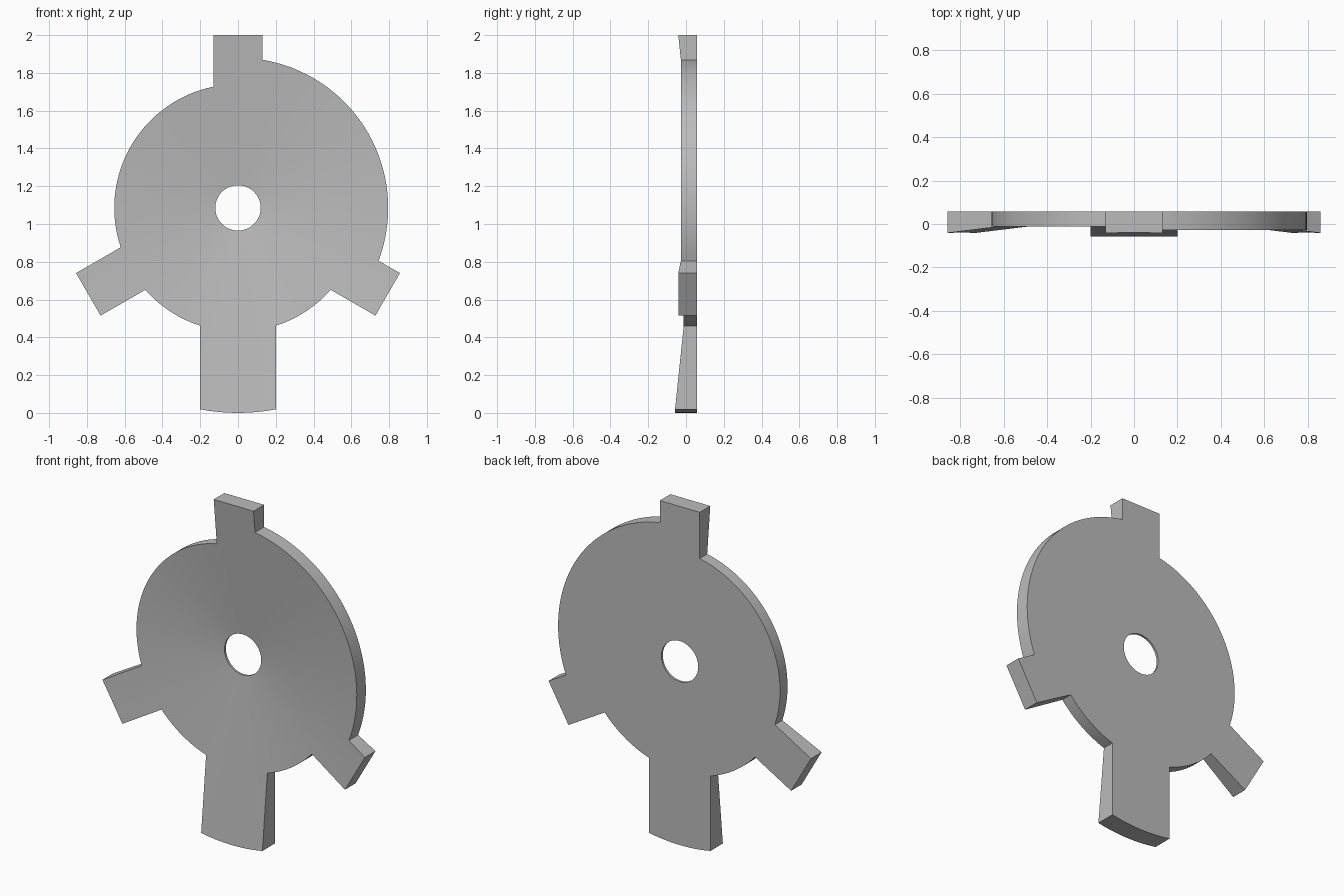
import bpy, bmesh
from math import sin, cos, sqrt, atan2, radians, degrees, ceil, tau, hypot

cube = bpy.data.objects.get("Cube")
if cube:
    bpy.data.objects.remove(cube)

HUB_Z = 1.085       # height of the hub centre
BACK_Y = 0.058      # flat back plane
TAPER = 0.107       # thickness gained per unit of radius
HOLE_R = 0.12
SMALL_R, LARGE_R = 0.655, 0.795

# Tabs counter-clockwise: angle, half width, reach, rounded tip, radius of the rim that follows
TABS = [
    (90, 0.13, 0.915, False, SMALL_R),
    (210, 0.13, 0.915, False, SMALL_R),
    (270, 0.20, 1.085, True, SMALL_R),
    (330, 0.13, 0.915, False, LARGE_R),
]


def tab_points(angle, half, reach, rounded, r_before, r_after):
    """Outline of one tab, from the rim before it to the rim after it."""
    steps = 8
    local = [(sqrt(r_before ** 2 - half ** 2), -half)]
    for i in range(steps + 1):
        side = half * (2 * i / steps - 1)
        local.append((sqrt(reach ** 2 - side ** 2) if rounded else reach, side))
    local.append((sqrt(r_after ** 2 - half ** 2), half))
    c, s = cos(radians(angle)), sin(radians(angle))
    return [(u * c - v * s, u * s + v * c) for u, v in local]


def rim_points(start, end, radius):
    """Interior points of a rim arc between two outline points."""
    a = atan2(start[1], start[0])
    sweep = (atan2(end[1], end[0]) - a) % tau
    n = ceil(degrees(sweep) / 3)
    return [(radius * cos(a + sweep * i / n), radius * sin(a + sweep * i / n))
            for i in range(1, n)]


# Outline of the plate
tabs = [tab_points(*tab[:4], TABS[i - 1][4], tab[4]) for i, tab in enumerate(TABS)]
outline = []
for i, points in enumerate(tabs):
    outline += points
    outline += rim_points(points[-1], tabs[(i + 1) % len(tabs)][0], TABS[i][4])

# Spokes from the hole to the outline: flat back, conical dished front
bm = bmesh.new()
spokes = []
for x, z in outline:
    r = hypot(x, z)
    hole = (x / r * HOLE_R, z / r * HOLE_R)
    loop = []
    for (px, pz), front in ((hole, True), ((x, z), True), ((x, z), False), (hole, False)):
        y = BACK_Y - (TAPER * hypot(px, pz) if front else 0)
        loop.append(bm.verts.new((px, y, pz + HUB_Z)))
    spokes.append(loop)
for a, b in zip(spokes, spokes[1:] + spokes[:1]):
    for k in range(4):
        j = (k + 1) % 4
        bm.faces.new((a[k], a[j], b[j], b[k]))
bmesh.ops.recalc_face_normals(bm, faces=bm.faces)

mesh = bpy.data.meshes.new("tabbed_disc")
bm.to_mesh(mesh)
bm.free()
disc = bpy.data.objects.new("tabbed_disc", mesh)
bpy.context.collection.objects.link(disc)

# Plain grey finish
grey = bpy.data.materials.new("plain grey")
grey.use_nodes = True
colour = (0.5, 0.5, 0.5, 1)
grey.diffuse_color = colour
grey.node_tree.nodes["Principled BSDF"].inputs["Base Color"].default_value = colour
mesh.materials.append(grey)

bpy.context.view_layer.objects.active = disc
disc.select_set(True)
bpy.ops.object.shade_smooth_by_angle(angle=radians(30))
